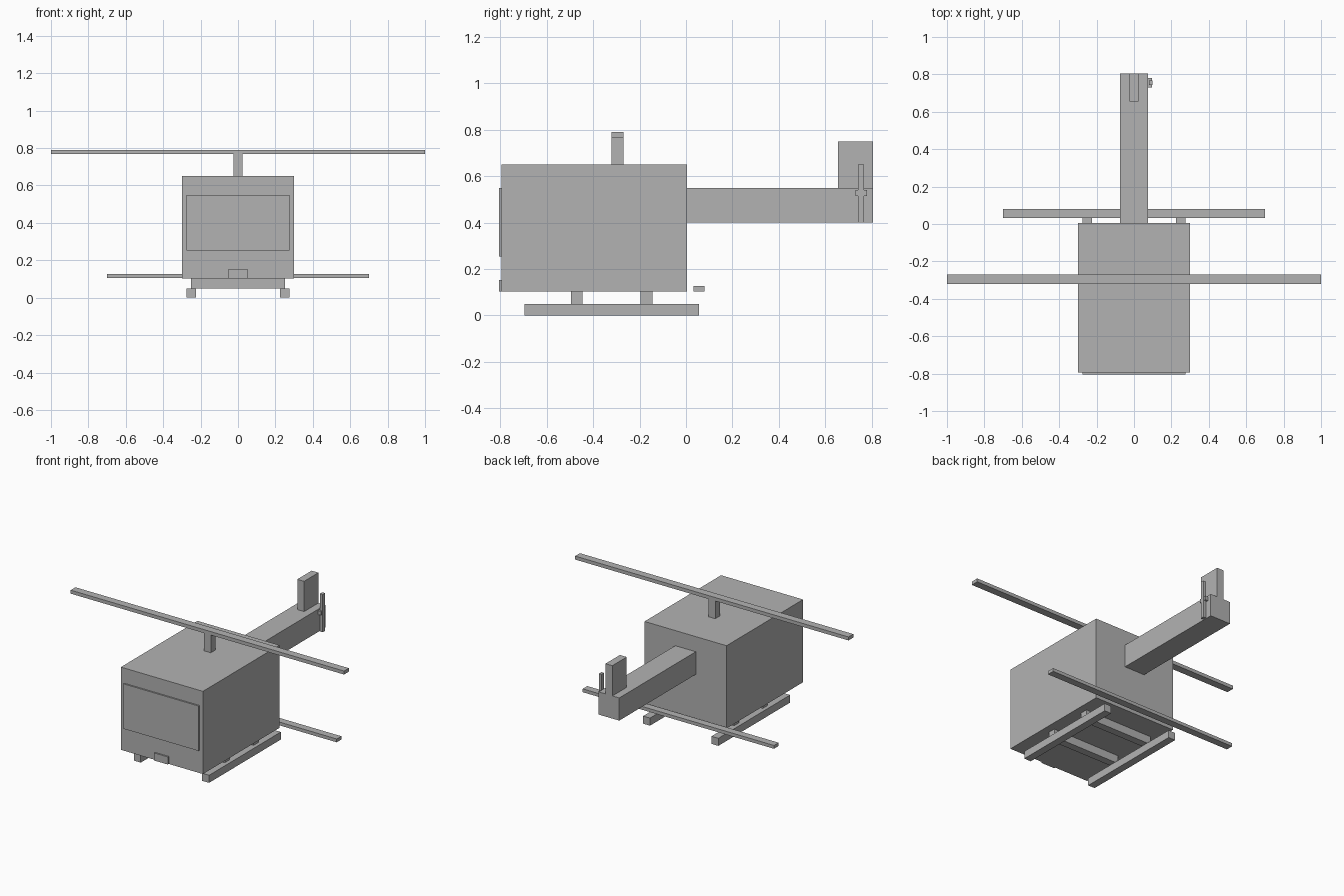
import bpy
import bmesh
from mathutils import Vector

cube = bpy.data.objects.get("Cube")
if cube:
    bpy.data.objects.remove(cube, do_unlink=True)

GREY = (0.448, 0.448, 0.448, 1)
grey = bpy.data.materials.new("plain_grey")
grey.use_nodes = True
grey.diffuse_color = GREY
grey.node_tree.nodes["Principled BSDF"].inputs["Base Color"].default_value = GREY


def box(name, x, y, z):
    """Add a flat-sided block spanning the given (low, high) ranges."""
    low, high = (Vector(corner) for corner in zip(x, y, z))
    bm = bmesh.new()
    bmesh.ops.create_cube(bm, size=1)
    for v in bm.verts:
        v.co = (low + high) / 2 + v.co * (high - low)
    mesh = bpy.data.meshes.new(name)
    bm.to_mesh(mesh)
    bm.free()
    mesh.materials.append(grey)
    obj = bpy.data.objects.new(name, mesh)
    bpy.context.collection.objects.link(obj)
    return obj


def span(half):
    return (-half, half)


# Cabin with raised windscreen and nose light
BACK, FRONT, NOSE, TAIL = 0.005, -0.795, -0.805, 0.805
box("cabin", span(0.3), (FRONT, BACK), (0.103, 0.65))
box("windscreen", span(0.275), (NOSE, FRONT), (0.253, 0.55))
box("nose_light", span(0.05), (NOSE, FRONT), (0.103, 0.153))

# Tail boom and upright fin
box("tail_boom", span(0.075), (BACK, TAIL), (0.4, 0.55))
box("tail_fin", span(0.025), (0.655, TAIL), (0.55, 0.75))

# Main rotor
box("rotor_mast", span(0.025), (-0.32, -0.27), (0.65, 0.767))
box("rotor_blade", span(1), (-0.32, -0.27), (0.767, 0.79))

# Tail rotor on the left side of the boom
box("tail_rotor_hub", (0.075, 0.095), (0.73, 0.78), (0.515, 0.54))
box("tail_rotor_blade", (0.08, 0.1), (0.742, 0.767), (0.4, 0.65))

# Low bar behind the cabin
box("rear_bar", span(0.7), (0.032, 0.08), (0.104, 0.126))

# Landing gear: two skids joined by two cross bars
for side, x in (("left", (0.225, 0.275)), ("right", (-0.275, -0.225))):
    box(side + "_skid", x, (-0.695, 0.055), (0, 0.05))
for place, y in (("front", -0.495), ("rear", -0.195)):
    box(place + "_cross_bar", span(0.25), (y, y + 0.05), (0.05, 0.103))
